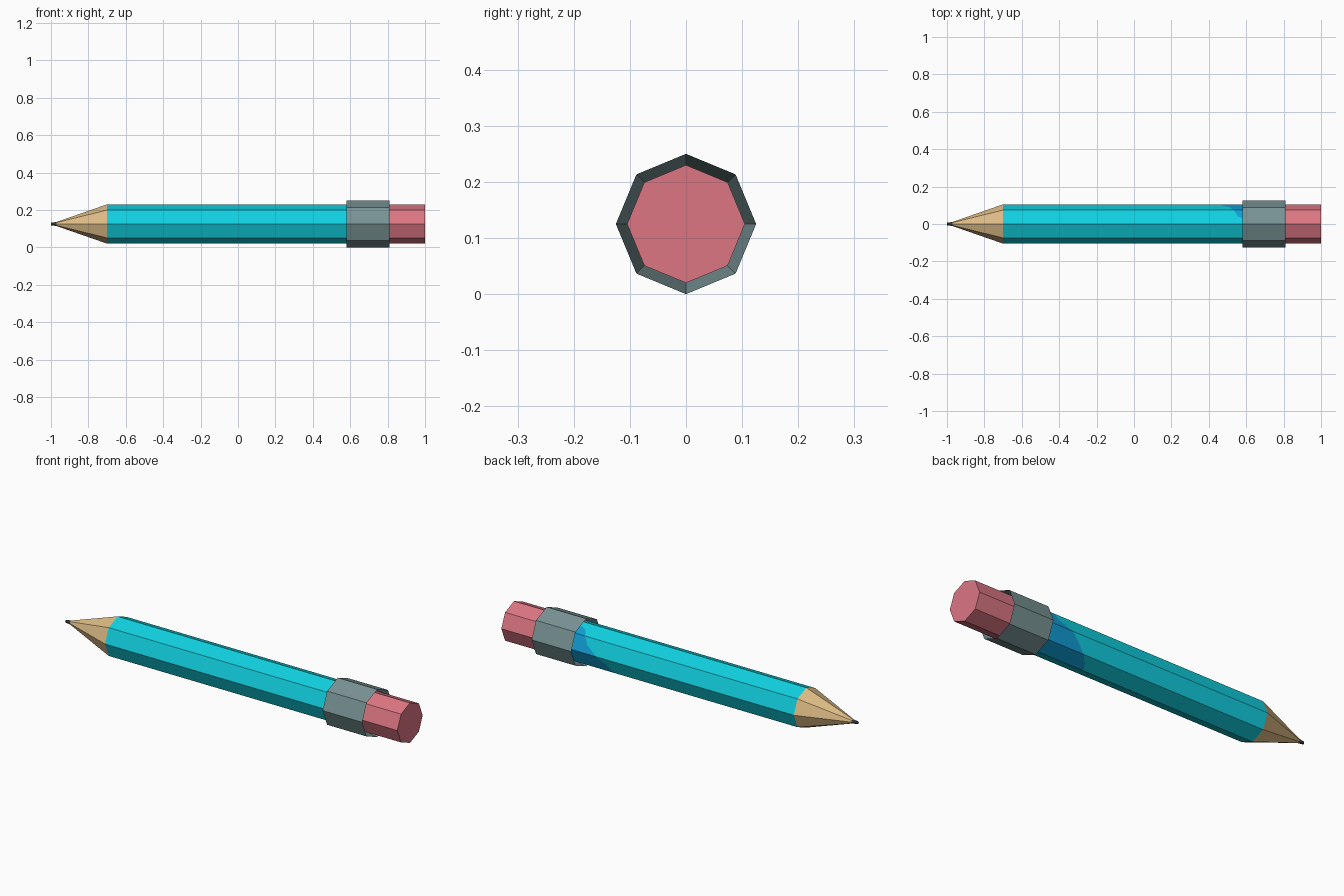
import bpy, bmesh, math

if "Cube" in bpy.data.objects:
    bpy.data.objects.remove(bpy.data.objects["Cube"])

CZ = 0.125      # height of the pencil's axis
R = 0.105       # shaft radius
SIDES = 8


def material(name, r, g, b):
    lin = [((c / 255 + 0.055) / 1.055) ** 2.4 if c > 10 else c / 255 / 12.92 for c in (r, g, b)]
    m = bpy.data.materials.new(name)
    m.diffuse_color = (*lin, 1)
    m.use_nodes = True
    m.node_tree.nodes["Principled BSDF"].inputs["Base Color"].default_value = m.diffuse_color
    return m


CYAN = material("cyan paint", 16, 208, 224)
BLUE = material("blue paint", 16, 158, 214)
WOOD = material("bare wood", 222, 188, 134)
LEAD = material("dark lead", 70, 76, 78)
METAL = material("grey metal", 120, 146, 148)
PINK = material("pink rubber", 220, 118, 131)


def corner(x, r, t):
    """Point on the octagon; t counts sides from the top towards the back."""
    i, f = math.floor(t), t - math.floor(t)
    a, b = (math.pi / 2 - 2 * math.pi * k / SIDES for k in (i, i + 1))
    y = r * ((1 - f) * math.cos(a) + f * math.cos(b))
    z = r * ((1 - f) * math.sin(a) + f * math.sin(b))
    return (x, y, CZ + z)


def finish(name, bm, *mats):
    bmesh.ops.remove_doubles(bm, verts=bm.verts, dist=1e-5)
    bmesh.ops.recalc_face_normals(bm, faces=bm.faces)
    me = bpy.data.meshes.new(name)
    bm.to_mesh(me)
    bm.free()
    for m in mats:
        me.materials.append(m)
    bpy.context.collection.objects.link(bpy.data.objects.new(name, me))


def turned(name, profile, mat, caps=(False, False)):
    """Octagonal part from (x, radius) profile points."""
    bm = bmesh.new()
    rings = [[bm.verts.new(corner(x, r, k)) for k in range(SIDES)] for x, r in profile]
    for p, q in zip(rings, rings[1:]):
        for k in range(SIDES):
            j = (k + 1) % SIDES
            bm.faces.new((p[k], p[j], q[j], q[k]))
    for cap, ring in zip(caps, (rings[0], rings[-1])):
        if cap:
            bm.faces.new(ring)
    finish(name, bm, mat)


# Tip, ferrule (flared open at both ends) and eraser
turned("lead_point", [(-1.0, 0.007), (-0.97, 0.011)], LEAD, (True, False))
turned("sharpened_wood", [(-0.97, 0.011), (-0.70, R)], WOOD)
turned("ferrule", [(0.695, R), (0.58, 0.125), (0.81, 0.125), (0.695, R)], METAL)
turned("eraser", [(0.695, R), (1.0, R)], PINK, (False, True))

# Painted shaft, with a blue patch on the back sides bounded by a slanting line
X0, X1 = -0.70, 0.695
border = [(0, X1), (0.4, 0.58), (0.55, 0.555), (1, 0.535), (1.5, 0.51), (2, 0.45),
          (2.5, 0.40), (3, 0.36), (3.5, 0.32), (4, 0.30)]
bm = bmesh.new()


def panel(points, index):
    f = bm.faces.new([bm.verts.new(corner(x, R, t)) for t, x in points])
    f.material_index = index


for k in range(SIDES):
    if k < 4:
        line = [p for p in border if k <= p[0] <= k + 1]
        panel([(k + 1, X0), (k, X0)] + line, 0)
        end = [(k + 1, X1)] + ([(k, X1)] if k else [])
        panel(line + end, 1)
    else:
        panel([(k, X0), (k, X1), (k + 1, X1), (k + 1, X0)], 0)
finish("shaft", bm, CYAN, BLUE)
